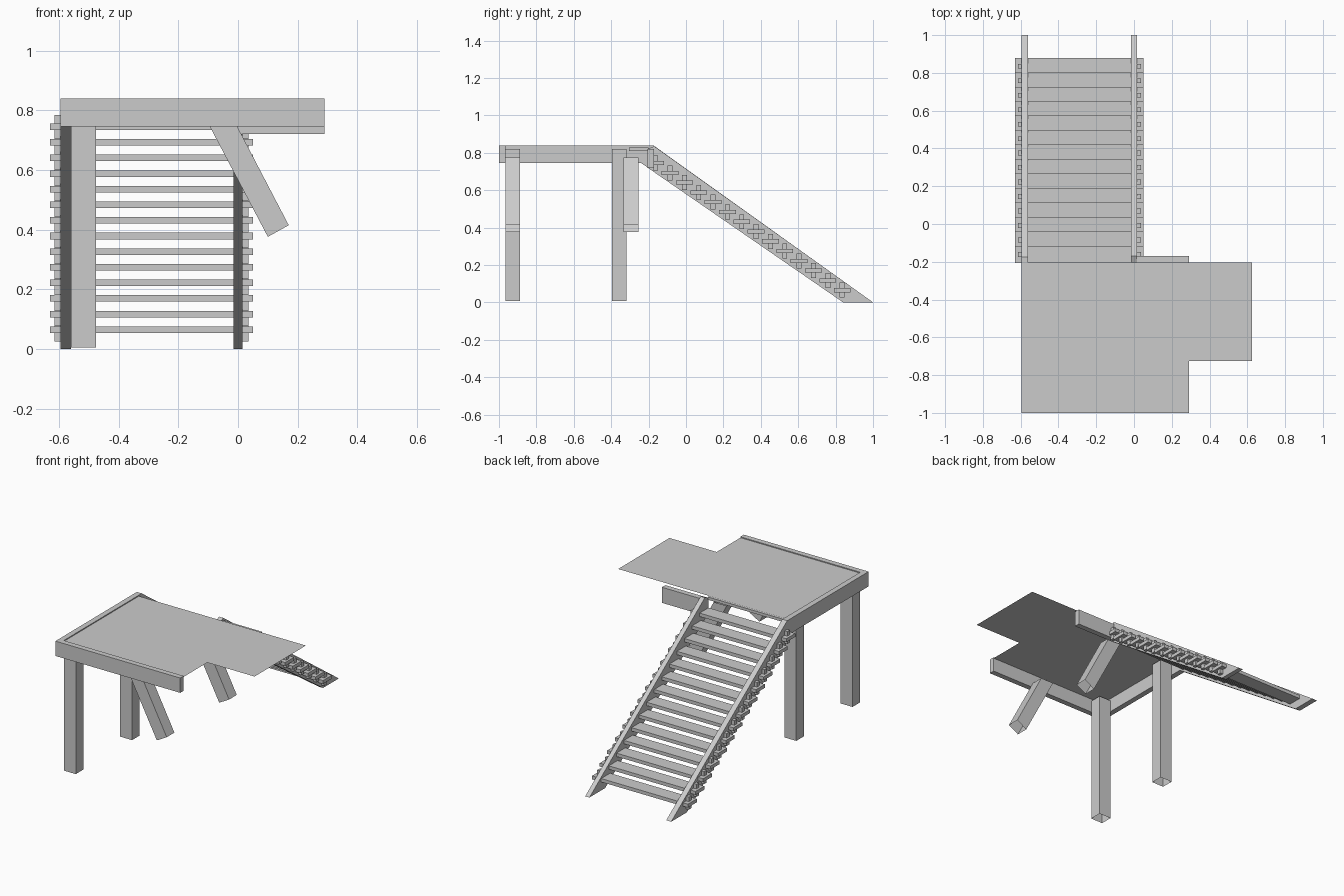
import bpy, bmesh
from mathutils import Vector

if "Cube" in bpy.data.objects:
    bpy.data.objects.remove(bpy.data.objects["Cube"])


def make(name, bm):
    bmesh.ops.recalc_face_normals(bm, faces=bm.faces[:])
    me = bpy.data.meshes.new(name)
    bm.to_mesh(me)
    bm.free()
    ob = bpy.data.objects.new(name, me)
    bpy.context.collection.objects.link(ob)
    return ob


def prism(name, pts, axis, a, b, open_sides=()):
    """Extrude a 2D profile along x or y; open_sides lists edges left without a face."""
    def to3(p, t):
        return Vector((t, p[0], p[1])) if axis == 'x' else Vector((p[0], t, p[1]))
    bm = bmesh.new()
    va = [bm.verts.new(to3(p, a)) for p in pts]
    vb = [bm.verts.new(to3(p, b)) for p in pts]
    n = len(pts)
    bm.faces.new(va)
    bm.faces.new(vb[::-1])
    for i in range(n):
        if i not in open_sides:
            j = (i + 1) % n
            bm.faces.new((va[i], va[j], vb[j], vb[i]))
    return make(name, bm)


def box(name, x0, x1, y0, y1, z0, z1, open_sides=()):
    return prism(name, [(x0, z0), (x1, z0), (x1, z1), (x0, z1)], 'y', y0, y1, open_sides)


# Left stringer continuing into the platform's left rail
prism("left_stringer_and_rail",
      [(1, 0), (0.84, 0), (-0.24, 0.745), (-1, 0.745), (-1, 0.84), (-0.175, 0.84)],
      'x', -0.595, -0.56)

# Right stringer
prism("right_stringer",
      [(1, 0), (0.84, 0), (-0.205, 0.72), (-0.205, 0.82), (-0.17, 0.835)],
      'x', -0.015, 0.015)

# Platform rails
box("front_rail", -0.56, 0.29, -1, -0.965, 0.745, 0.84)
box("back_rail", 0.015, 0.29, -0.205, -0.17, 0.72, 0.82)

# Thin deck sheet with side extension
bm = bmesh.new()
outline = [(-0.56, -0.965), (0.29, -0.965), (0.29, -0.725), (0.625, -0.725),
           (0.625, -0.205), (-0.56, -0.205)]
bm.faces.new([bm.verts.new((x, y, 0.834)) for x, y in outline])
make("deck", bm)

# Top landing board
box("landing_board", -0.56, -0.015, -0.305, -0.2, 0.81, 0.828)

# Treads through the stringers, with upright pegs on the outside
for i in range(14):
    y = 0.835 - 0.0767 * i
    z = 0.065 + 0.0523 * i
    box(f"tread_{i}", -0.63, 0.05, y - 0.045, y + 0.045, z - 0.011, z + 0.011)
    box(f"left_peg_{i}", -0.614, -0.59, y - 0.013, y + 0.013, z - 0.04, z + 0.04)
    box(f"right_peg_{i}", 0.01, 0.036, y - 0.013, y + 0.013, z - 0.04, z + 0.04)

# Open-ended hollow posts
for name, y in (("front_post", -0.965), ("back_post", -0.395)):
    box(name, -0.56, -0.475, y, y + 0.078, 0.006, 0.82, (0, 2))

# Open-ended diagonal braces
for name, y in (("front_brace", -0.965), ("back_brace", -0.333)):
    prism(name, [(0.1, 0.376), (0.17, 0.415), (-0.018, 0.775), (-0.11, 0.775)],
          'y', y, y + 0.078, (0, 2))
